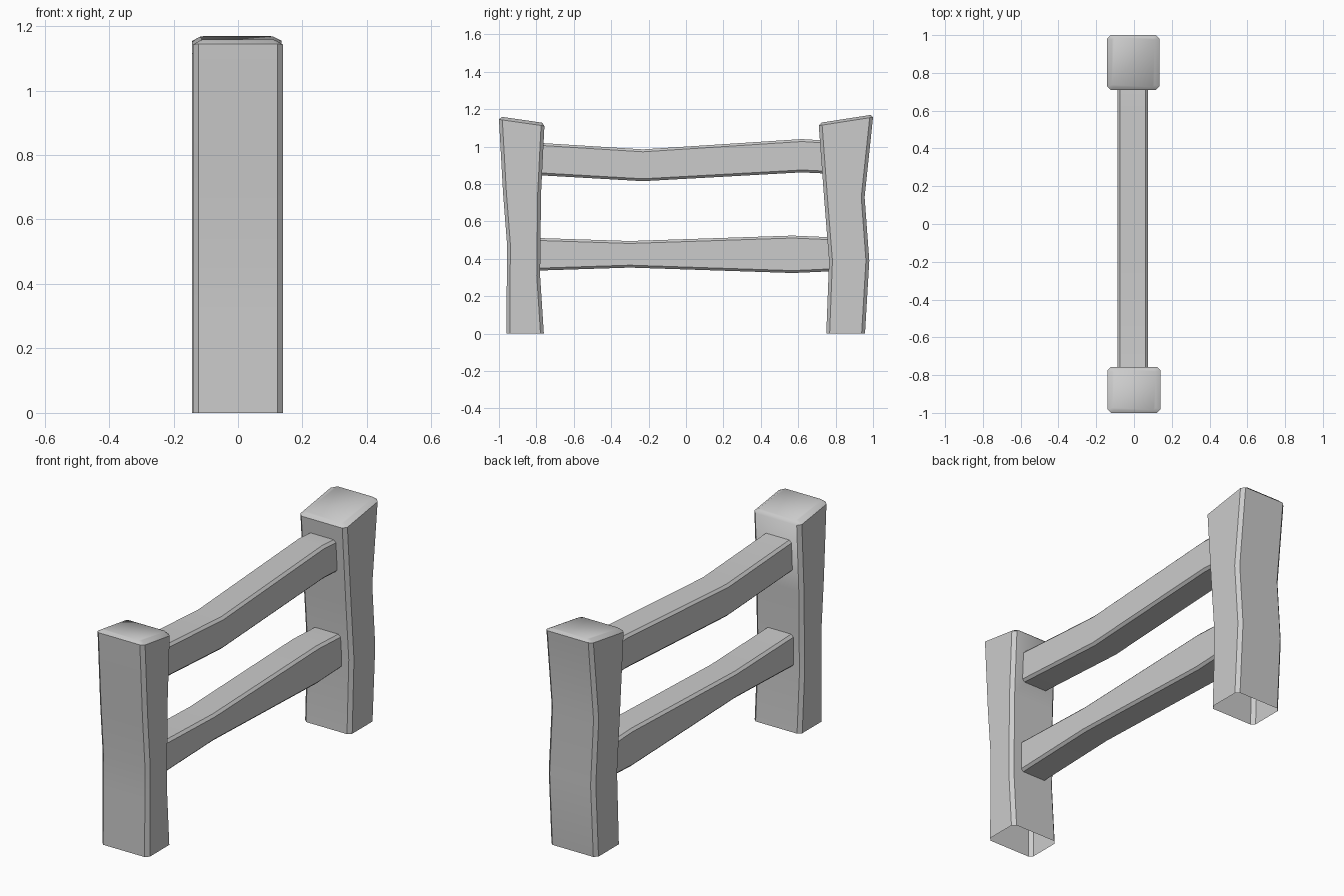
import bpy, bmesh, math

if "Cube" in bpy.data.objects:
    bpy.data.objects.remove(bpy.data.objects["Cube"])


def octagon(u0, u1, v0, v1, c):
    # rectangle with chamfered corners
    return [(u0 + c, v0), (u1 - c, v0), (u1, v0 + c), (u1, v1 - c),
            (u1 - c, v1), (u0 + c, v1), (u0, v1 - c), (u0, v0 + c)]


def loft(name, rings, cap):
    bm = bmesh.new()
    rows = [[bm.verts.new(p) for p in r] for r in rings]
    for a, b in zip(rows, rows[1:]):
        for i in range(len(a)):
            j = (i + 1) % len(a)
            bm.faces.new((a[i], a[j], b[j], b[i]))
    if cap:
        bm.faces.new(rows[-1])
    bmesh.ops.recalc_face_normals(bm, faces=bm.faces)
    me = bpy.data.meshes.new(name)
    bm.to_mesh(me)
    bm.free()
    ob = bpy.data.objects.new(name, me)
    bpy.context.collection.objects.link(ob)
    bpy.ops.object.select_all(action='DESELECT')
    ob.select_set(True)
    bpy.context.view_layer.objects.active = ob
    bpy.ops.object.shade_smooth_by_angle(angle=math.radians(40))
    return ob


def post(name, sections, x0, x1, z_left, z_right, rise):
    # wobbly open-bottomed post; last section is the sloping top
    rings = [[(x, y, z) for x, y in octagon(x0, x1, a, b, 0.018)]
             for z, a, b in sections[:-1]]
    _, a, b = sections[-1]

    def slope(y):
        return z_left + (z_right - z_left) * (y - a) / (b - a)
    rings.append([(x, y, slope(y)) for x, y in octagon(x0, x1, a, b, 0.018)])
    rings.append([(x, y, slope(y) + rise)
                  for x, y in octagon(x0 + .025, x1 - .025, a + .015, b - .012, 0.012)])
    loft(name, rings, True)


def rail(name, sections, x0, x1):
    # bent rail running along y, ends hidden in the posts
    rings = [[(x, y, z) for x, z in octagon(x0, x1, a, b, 0.013)]
             for y, a, b in sections]
    loft(name, rings, False)


# Posts: (z, y min, y max)
post("front_post", [(0, -.96, -.76), (.31, -.958, -.78), (.48, -.957, -.778),
                    (.75, -.978, -.775), (1.14, -1.0, -.757)],
     -.14, .14, 1.145, 1.11, .016)
post("back_post", [(0, .75, .957), (.39, .765, .98), (.73, .738, .955),
                   (1.14, .71, 1.0)],
     -.142, .135, 1.112, 1.157, .014)

# Rails: (y, z min, z max)
rail("upper_rail", [(-.79, .847, 1.02), (-.23, .815, .985), (.62, .862, 1.04),
                    (.745, .856, 1.032)], -.088, .075)
rail("lower_rail", [(-.79, .337, .511), (-.3, .353, .495), (.57, .324, .524),
                    (.775, .333, .515)], -.088, .075)
